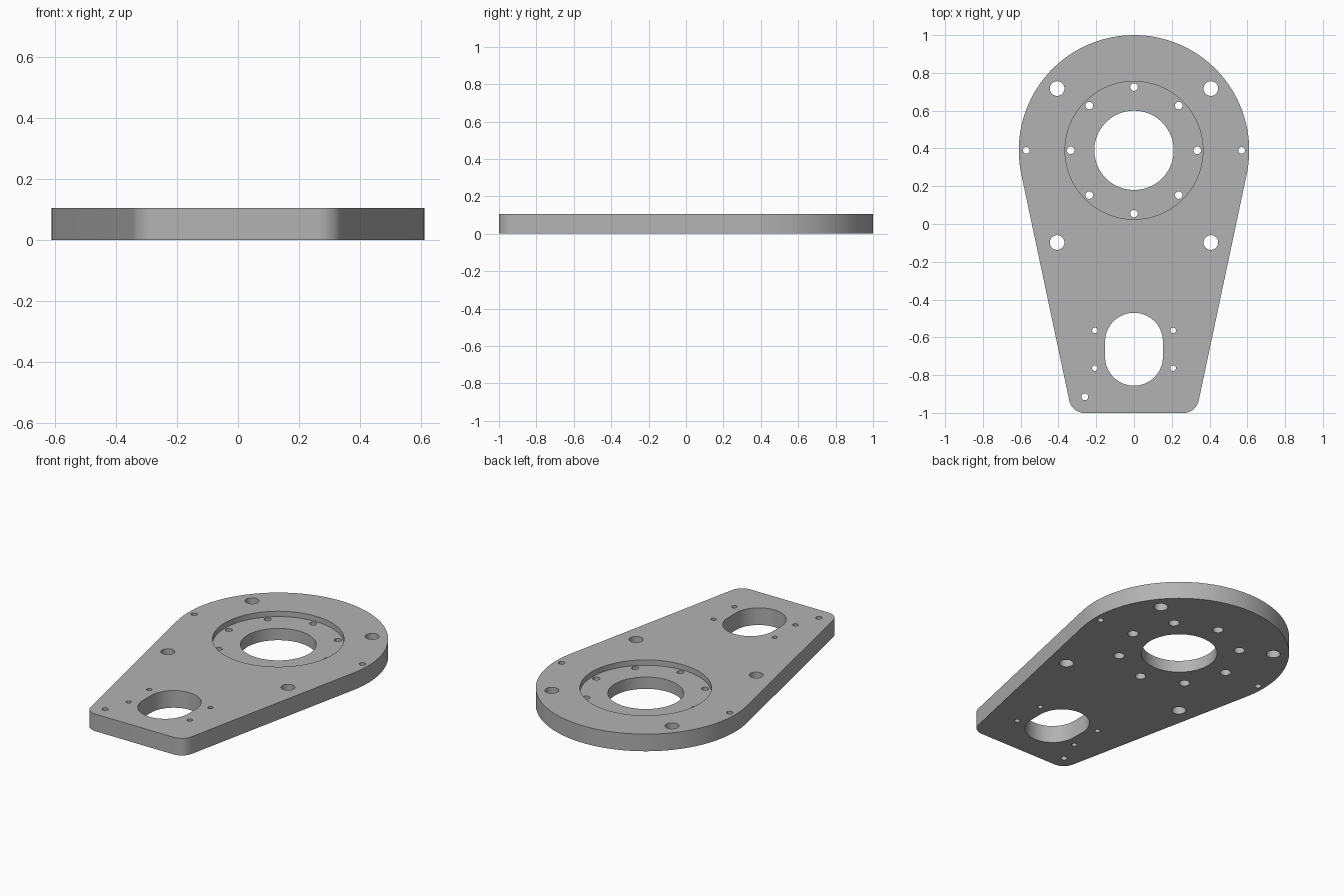
import bpy, bmesh
from math import pi, sin, cos, acos, atan2, hypot

cube = bpy.data.objects.get("Cube")
if cube:
    bpy.data.objects.remove(cube, do_unlink=True)

THICK = 0.105
RECESS = 0.033
HUB_Y, HUB_R = 0.39, 0.61
FOOT_X, FOOT_Y, FOOT_R = 0.264, -0.92, 0.08


def arc(cx, cy, r, a0, a1, n):
    return [(cx + r * cos(a0 + (a1 - a0) * i / n),
             cy + r * sin(a0 + (a1 - a0) * i / n)) for i in range(n + 1)]


def circle(x, y, r, n=32):
    return arc(x, y, r, 0, 2 * pi, n)[:-1]


def prisms(name, outlines, z0, z1):
    """Extrude a list of closed outlines into one object."""
    bm = bmesh.new()
    for pts in outlines:
        low = [bm.verts.new((x, y, z0)) for x, y in pts]
        high = [bm.verts.new((x, y, z1)) for x, y in pts]
        bm.faces.new(low[::-1])
        bm.faces.new(high)
        for i in range(len(pts)):
            j = (i + 1) % len(pts)
            bm.faces.new((low[i], low[j], high[j], high[i]))
    mesh = bpy.data.meshes.new(name)
    bm.to_mesh(mesh)
    bm.free()
    obj = bpy.data.objects.new(name, mesh)
    bpy.context.collection.objects.link(obj)
    return obj


def cut(target, name, outlines, z0, z1):
    """Subtract prisms from the target, then discard the cutter."""
    cutter = prisms(name, outlines, z0, z1)
    cutter.hide_render = True
    mod = target.modifiers.new(name, 'BOOLEAN')
    mod.operation = 'DIFFERENCE'
    mod.solver = 'EXACT'
    mod.object = cutter
    bpy.context.view_layer.objects.active = target
    bpy.ops.object.modifier_apply(modifier=name)
    bpy.data.objects.remove(cutter, do_unlink=True)


# Plate outline: large round head, tangent sides, two rounded foot corners
dx, dy = FOOT_X, FOOT_Y - HUB_Y
tangent = atan2(dy, dx) + acos((HUB_R - FOOT_R) / hypot(dx, dy))
outline = (arc(0, HUB_Y, HUB_R, tangent, pi - tangent, 96)
           + arc(-FOOT_X, FOOT_Y, FOOT_R, pi - tangent, 1.5 * pi, 12)
           + arc(FOOT_X, FOOT_Y, FOOT_R, -pi / 2, tangent, 12))
plate = prisms("mounting_plate", [outline], 0, THICK)

# Bearing recess in the top face
cut(plate, "recess", [circle(0, HUB_Y, 0.365, 96)], THICK - RECESS, THICK + 0.1)

# Bolt ring: small through holes, counterbored from underneath
ring = [(0.335 * cos(k * pi / 4), HUB_Y + 0.335 * sin(k * pi / 4)) for k in range(8)]
cut(plate, "counterbores", [circle(x, y, 0.03) for x, y in ring], -0.1, 0.035)

# Centre bore and rounded motor slot
slot = (arc(0, -0.623, 0.153, 0, pi, 32) + arc(0, -0.703, 0.153, pi, 2 * pi, 32))
holes = [circle(0, HUB_Y, 0.21, 80), slot]
holes += [circle(x, y, 0.02) for x, y in ring]

# Mounting, motor screw and edge holes, mirrored left and right
for s in (-1, 1):
    holes += [circle(s * 0.407, y, 0.039) for y in (0.717, -0.098)]
    holes += [circle(s * 0.207, y, 0.015, 24) for y in (-0.563, -0.763)]
    holes.append(circle(s * 0.57, HUB_Y, 0.018, 24))

# Single corner hole on the right foot
holes.append(circle(-0.26, -0.915, 0.018, 24))
cut(plate, "through_holes", holes, -0.1, THICK + 0.1)

# Grey metal
grey = (0.45, 0.45, 0.45, 1)
mat = bpy.data.materials.new("grey_metal")
mat.use_nodes = True
mat.diffuse_color = grey
for node in mat.node_tree.nodes:
    if node.type == 'BSDF_PRINCIPLED':
        node.inputs["Base Color"].default_value = grey
plate.data.materials.clear()
plate.data.materials.append(mat)

# Smooth curved walls, sharp rims
bpy.ops.object.select_all(action='DESELECT')
plate.select_set(True)
bpy.context.view_layer.objects.active = plate
bpy.ops.object.shade_smooth_by_angle(angle=pi / 6)
